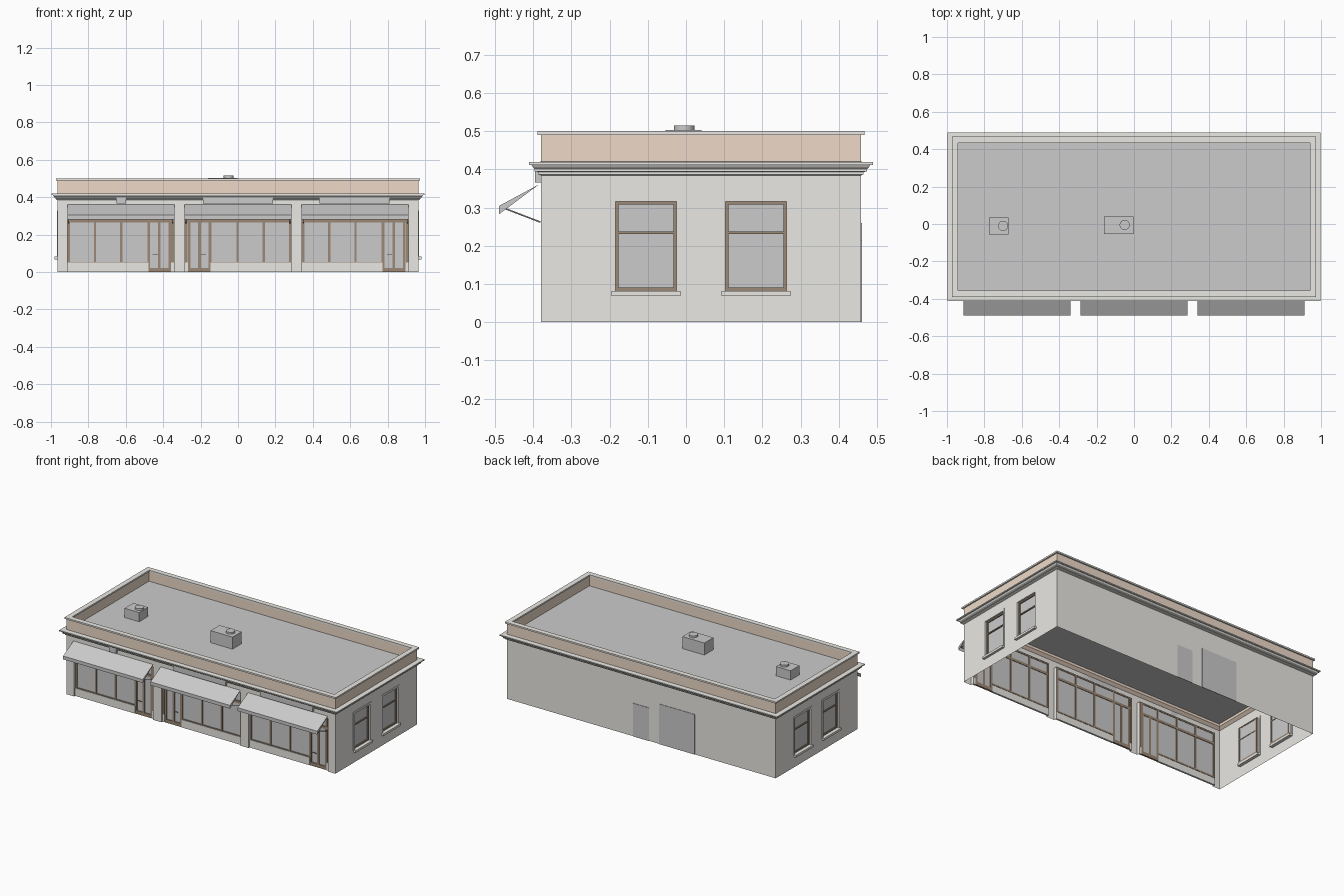
import bpy, bmesh
from mathutils import Vector

if "Cube" in bpy.data.objects:
    bpy.data.objects.remove(bpy.data.objects["Cube"])

X, Y0, Y1 = 0.965, -0.38, 0.458      # outer wall faces
WALL_TOP, ROOF = 0.39, 0.425


def mat(name, rgb):
    m = bpy.data.materials.new(name)
    m.diffuse_color = (*rgb, 1)
    m.use_nodes = True
    m.node_tree.nodes["Principled BSDF"].inputs["Base Color"].default_value = m.diffuse_color
    return m


STONE = mat("stone", (0.82, 0.81, 0.77))
PEACH = mat("peach", (0.86, 0.70, 0.58))
BROWN = mat("brown_frame", (0.33, 0.25, 0.18))

# Local wall frames: u along the wall, d inward from its face, z up
SIDES = {
    "front": lambda u, d, z: Vector((u, Y0 + d, z)),
    "back": lambda u, d, z: Vector((u, Y1 - d, z)),
    "right": lambda u, d, z: Vector((X - d, u, z)),
    "left": lambda u, d, z: Vector((-X + d, u, z)),
    "world": lambda u, d, z: Vector((u, d, z)),
}


def finish(name, bm, m=None):
    me = bpy.data.meshes.new(name)
    bm.to_mesh(me)
    bm.free()
    ob = bpy.data.objects.new(name, me)
    bpy.context.collection.objects.link(ob)
    if m:
        me.materials.append(m)
    return ob


def quad(bm, pts, toward=None):
    f = bm.faces.new([bm.verts.new(p) for p in pts])
    f.normal_update()
    if toward is not None and f.normal.dot(toward) < 0:
        f.normal_flip()


def boxes(name, side, parts, m=None):
    """Boxes (u0, u1, d0, d1, z0, z1) joined into one object."""
    bm = bmesh.new()
    for u0, u1, d0, d1, z0, z1 in parts:
        a, b = SIDES[side](u0, d0, z0), SIDES[side](u1, d1, z1)
        size = [abs(b[i] - a[i]) for i in range(3)]
        vs = bmesh.ops.create_cube(bm, size=1)["verts"]
        bmesh.ops.scale(bm, vec=size, verts=vs)
        bmesh.ops.translate(bm, vec=(a + b) / 2, verts=vs)
    return finish(name, bm, m)


def wall(side, u0, u1, holes=(), depth=0.02):
    """Thin wall with rectangular holes (u0, u1, z0, z1) and reveals."""
    P = SIDES[side]
    out = P(0, -1, 0) - P(0, 0, 0)
    bm = bmesh.new()
    us = sorted({u0, u1, *[h[0] for h in holes], *[h[1] for h in holes]})
    zs = sorted({0, WALL_TOP, *[h[2] for h in holes], *[h[3] for h in holes]})
    for a, b in zip(us, us[1:]):
        for c, e in zip(zs, zs[1:]):
            mu, mz = (a + b) / 2, (c + e) / 2
            if not any(h[0] < mu < h[1] and h[2] < mz < h[3] for h in holes):
                quad(bm, [P(a, 0, c), P(b, 0, c), P(b, 0, e), P(a, 0, e)], out)
    for a, b, c, e in holes:
        mid = P((a + b) / 2, 0, (c + e) / 2)
        ring = [(a, c), (a, e), (b, e), (b, c)] + ([(a, c)] if c > 0 else [])
        for p, q in zip(ring, ring[1:]):
            pts = [P(p[0], 0, p[1]), P(q[0], 0, q[1]), P(q[0], depth, q[1]), P(p[0], depth, p[1])]
            quad(bm, pts, mid - (pts[0] + pts[1]) / 2)
    bmesh.ops.remove_doubles(bm, verts=bm.verts, dist=1e-5)
    finish(side + "_wall", bm, STONE)


def band(name, profile, m):
    """Closed profile (offset outward, z) swept round the building."""
    bm = bmesh.new()
    loops = []
    for o, z in profile:
        loops.append([bm.verts.new(p) for p in ((-X - o, Y0 - o, z), (X + o, Y0 - o, z),
                                                (X + o, Y1 + o, z), (-X - o, Y1 + o, z))])
    n = len(loops)
    for i in range(n):
        a, b = loops[i], loops[(i + 1) % n]
        for j in range(4):
            k = (j + 1) % 4
            bm.faces.new((a[j], a[k], b[k], b[j]))
    bmesh.ops.recalc_face_normals(bm, faces=bm.faces)
    finish(name, bm, m)


def cylinder(name, p, q, r, sides):
    p, q = Vector(p), Vector(q)
    bm = bmesh.new()
    bmesh.ops.create_cone(bm, cap_ends=True, segments=sides, radius1=r, radius2=r, depth=(q - p).length)
    bm.transform((q - p).to_track_quat('Z', 'Y').to_matrix().to_4x4())
    bmesh.ops.translate(bm, vec=(p + q) / 2, verts=bm.verts)
    return finish(name, bm)


# Walls with shopfront bays and side windows
BAYS = [(-0.6265, 1), (0, -1), (0.6265, 1)]
HALF, BAY_TOP = 0.284, 0.345
WINDOWS = (-0.105, 0.183)
wall("front", -X, X, [(c - HALF, c + HALF, 0, BAY_TOP) for c, s in BAYS])
wall("back", -X, X)
for side in ("left", "right"):
    wall(side, Y0, Y1, [(c - 0.08, c + 0.08, 0.08, 0.316) for c in WINDOWS])

# Cornice, parapet, coping and roof
band("cornice", [(0, 0.384), (0.007, 0.387), (0.007, 0.393), (0.016, 0.395), (0.016, 0.401),
                 (0.021, 0.406), (0.024, 0.411), (0.031, 0.412), (0.031, 0.419), (0, 0.42)], STONE)
band("parapet", [(0, 0.39), (0, 0.49), (-0.018, 0.49), (-0.018, 0.405)], PEACH)
band("coping", [(0.009, 0.49), (0.009, 0.5), (-0.024, 0.5), (-0.024, 0.49)], STONE)
boxes("roof", "world", [(-X + 0.018, X - 0.018, Y0 + 0.018, Y1 - 0.018, ROOF - 0.004, ROOF)])

# Shopfronts: bulkhead, glazing, frames and double door in each bay
for c, s in BAYS:
    def span(a, b, *rest):
        lo, hi = sorted((c + s * a, c + s * b))
        return (lo, hi, *rest)
    D0, D1 = 0.012, 0.024
    boxes("bulkhead", "front", [span(-HALF, 0.147, 0.01, 0.022, 0, 0.05),
                                span(0.268, HALF, 0.01, 0.022, 0, 0.05)], STONE)
    boxes("shop_glass", "front", [span(-HALF, HALF, 0.018, 0.021, 0.05, BAY_TOP),
                                  span(0.15, 0.265, 0.018, 0.021, 0.02, 0.05)])
    frame = [span(u - 0.006, u + 0.006, D0, D1, 0.045, BAY_TOP) for u in (-0.278, -0.138, 0.002, 0.278)]
    frame += [span(u - 0.005, u + 0.005, D0, D1, 0, BAY_TOP) for u in (0.147, 0.265)]
    frame += [span(-HALF, HALF, D0, D1, 0.264, 0.28), span(-HALF, HALF, D0, D1, BAY_TOP - 0.01, BAY_TOP),
              span(-HALF, 0.147, D0, D1, 0.045, 0.055)]
    boxes("shop_frame", "front", frame, BROWN)
    boxes("shop_door", "front", [span(0.147, 0.265, D0, D1, 0, 0.022),
                                 span(0.199, 0.213, D0, D1, 0, 0.27),
                                 span(0.152, 0.157, D0, D1, 0, 0.27),
                                 span(0.255, 0.26, D0, D1, 0, 0.27)], BROWN)
    boxes("door_handle", "front", [span(0.17, 0.198, 0.004, 0.008, 0.09, 0.094)])

    # Awning: sloped top, front valance, triangular ends and support arms
    bm = bmesh.new()
    l, r = c - 0.286, c + 0.286
    prof = [(-0.384, 0.361), (-0.49, 0.304), (-0.49, 0.282)]
    L, R = [[bm.verts.new((x, y, z)) for y, z in prof] for x in (l, r)]
    bm.faces.new((L[0], L[1], R[1], R[0]))
    bm.faces.new((L[1], L[2], R[2], R[1]))
    bm.faces.new((L[0], L[2], L[1]))
    bm.faces.new((R[0], R[1], R[2]))
    finish("awning", bm)
    for x in (l + 0.008, r - 0.008):
        cylinder("awning_arm", (x, -0.475, 0.298), (x, -0.381, 0.262), 0.002, 6)

# Blank sign boards over the awnings
boxes("sign_board", "front", [(u0, u1, -0.015, 0, 0.366, 0.404)
                              for u0, u1 in ((-0.65, -0.60), (-0.188, 0.187), (0.436, 0.811))])

# Side sash windows
for side in ("left", "right"):
    for c in WINDOWS:
        a, b, z0, z1 = c - 0.08, c + 0.08, 0.08, 0.316
        t = 0.008
        boxes("window_surround", side, [(a - 0.012, a, -0.003, 0.003, z0, 0.329),
                                        (b, b + 0.012, -0.003, 0.003, z0, 0.329),
                                        (a, b, -0.003, 0.003, z1, 0.329)], STONE)
        boxes("window_sill", side, [(a - 0.01, b + 0.01, -0.015, 0.02, 0.068, 0.082)], STONE)
        boxes("window_frame", side, [(a, a + t, 0.008, 0.02, z0, z1), (b - t, b, 0.008, 0.02, z0, z1),
                                     (a, b, 0.008, 0.02, z1 - t, z1), (a, b, 0.008, 0.02, z0, z0 + t + 0.003),
                                     (a, b, 0.008, 0.02, 0.231, 0.238)], BROWN)
        boxes("window_glass", side, [(a, b, 0.015, 0.018, z0, z1)])

# Back service doors
boxes("service_door", "back", [(-0.056, 0.058, -0.003, 0, 0, 0.215)])
boxes("loading_door", "back", [(-0.385, -0.128, -0.003, 0, 0, 0.26)])

# Roof units with fans
for x0, x1, y0, y1, fx, fy, top in ((-0.16, -0.002, -0.053, 0.04, -0.05, -0.005, 0.503),
                                    (-0.775, -0.67, -0.056, 0.034, -0.70, -0.01, 0.485)):
    boxes("roof_unit", "world", [(x0, x1, y0, y1, ROOF - 0.002, top)])
    fan = cylinder("roof_fan", (fx, fy, top), (fx, fy, top + 0.012), 0.027, 24)
    bpy.context.view_layer.objects.active = fan
    fan.select_set(True)
    bpy.ops.object.shade_smooth_by_angle()
    fan.select_set(False)
